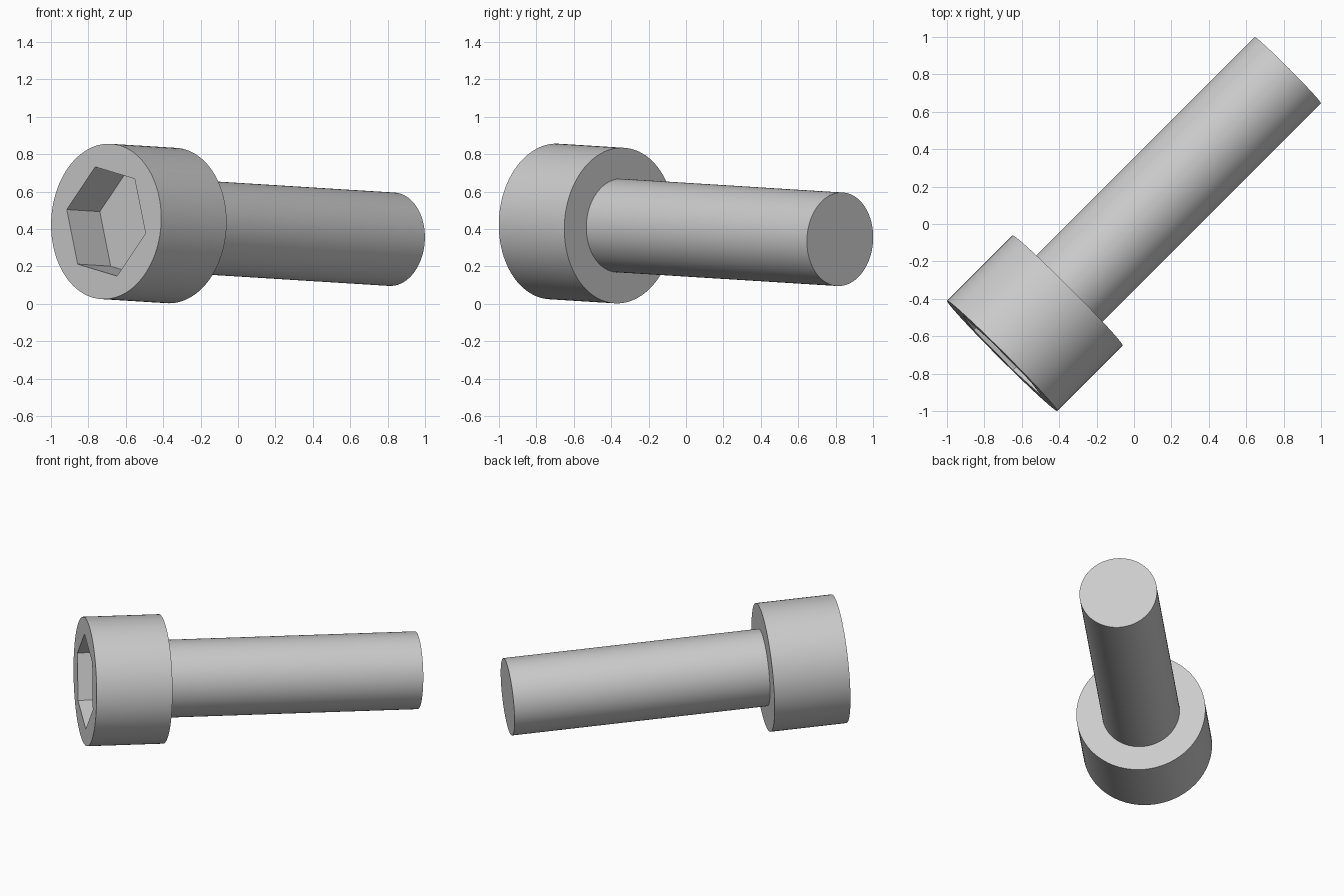
import bpy, bmesh
from math import cos, sin, tau, radians
from mathutils import Vector, Matrix

if "Cube" in bpy.data.objects:
    bpy.data.objects.remove(bpy.data.objects["Cube"])

# Main dimensions, measured along the axis from the head's front face
SEGMENTS = 96
HEAD_RADIUS, HEAD_LENGTH = 0.416, 0.495
SHANK_RADIUS, SHANK_END = 0.25, 2.162
SOCKET_RADIUS, SOCKET_DEPTH, SOCKET_TURN = 0.307, 0.25, radians(12)

# Frame of the tilted bolt: local z runs from the head to the shank tip
head_front = Vector((-0.705, -0.705, 0.44))
shank_tip = Vector((0.823, 0.823, 0.345))
axis = (shank_tip - head_front).normalized()
side = Vector((1, -1, 0)).normalized()
frame = Matrix((side, axis.cross(side), axis)).transposed().to_4x4()
frame.translation = head_front

steel = bpy.data.materials.new("grey steel")
steel.use_nodes = True
grey = (0.6, 0.6, 0.6, 1)
steel.diffuse_color = grey
steel.node_tree.nodes["Principled BSDF"].inputs["Base Color"].default_value = grey


def ring(bm, count, radius, z, turn=0):
    angles = [turn + tau * i / count for i in range(count)]
    return [bm.verts.new((radius * cos(a), radius * sin(a), z)) for a in angles]


def loop_edges(bm, verts):
    return [bm.edges.new((v, verts[i - 1])) for i, v in enumerate(verts)]


def wall(bm, first, second):
    for i in range(len(first)):
        bm.faces.new((first[i - 1], first[i], second[i], second[i - 1]))


def finish(bm, name):
    bmesh.ops.recalc_face_normals(bm, faces=bm.faces)
    mesh = bpy.data.meshes.new(name)
    bm.to_mesh(mesh)
    bm.free()
    mesh.materials.append(steel)
    obj = bpy.data.objects.new(name, mesh)
    bpy.context.collection.objects.link(obj)
    obj.matrix_world = frame
    bpy.ops.object.select_all(action='DESELECT')
    obj.select_set(True)
    bpy.context.view_layer.objects.active = obj
    bpy.ops.object.shade_smooth_by_angle(angle=radians(30))


# Cylindrical head with a hexagonal socket
bm = bmesh.new()
rim = ring(bm, SEGMENTS, HEAD_RADIUS, 0)
socket_rim = ring(bm, 6, SOCKET_RADIUS, 0, SOCKET_TURN)
bmesh.ops.triangle_fill(bm, use_beauty=True, normal=(0, 0, -1),
                        edges=loop_edges(bm, rim) + loop_edges(bm, socket_rim))
socket_floor = ring(bm, 6, SOCKET_RADIUS, SOCKET_DEPTH, SOCKET_TURN)
wall(bm, socket_rim, socket_floor)
bm.faces.new(socket_floor)
underside = ring(bm, SEGMENTS, HEAD_RADIUS, HEAD_LENGTH)
wall(bm, rim, underside)
bm.faces.new(underside)
finish(bm, "bolt_head")

# Plain round shank
bm = bmesh.new()
root = ring(bm, SEGMENTS, SHANK_RADIUS, HEAD_LENGTH)
tip = ring(bm, SEGMENTS, SHANK_RADIUS, SHANK_END)
wall(bm, root, tip)
bm.faces.new(root)
bm.faces.new(tip)
finish(bm, "bolt_shank")
